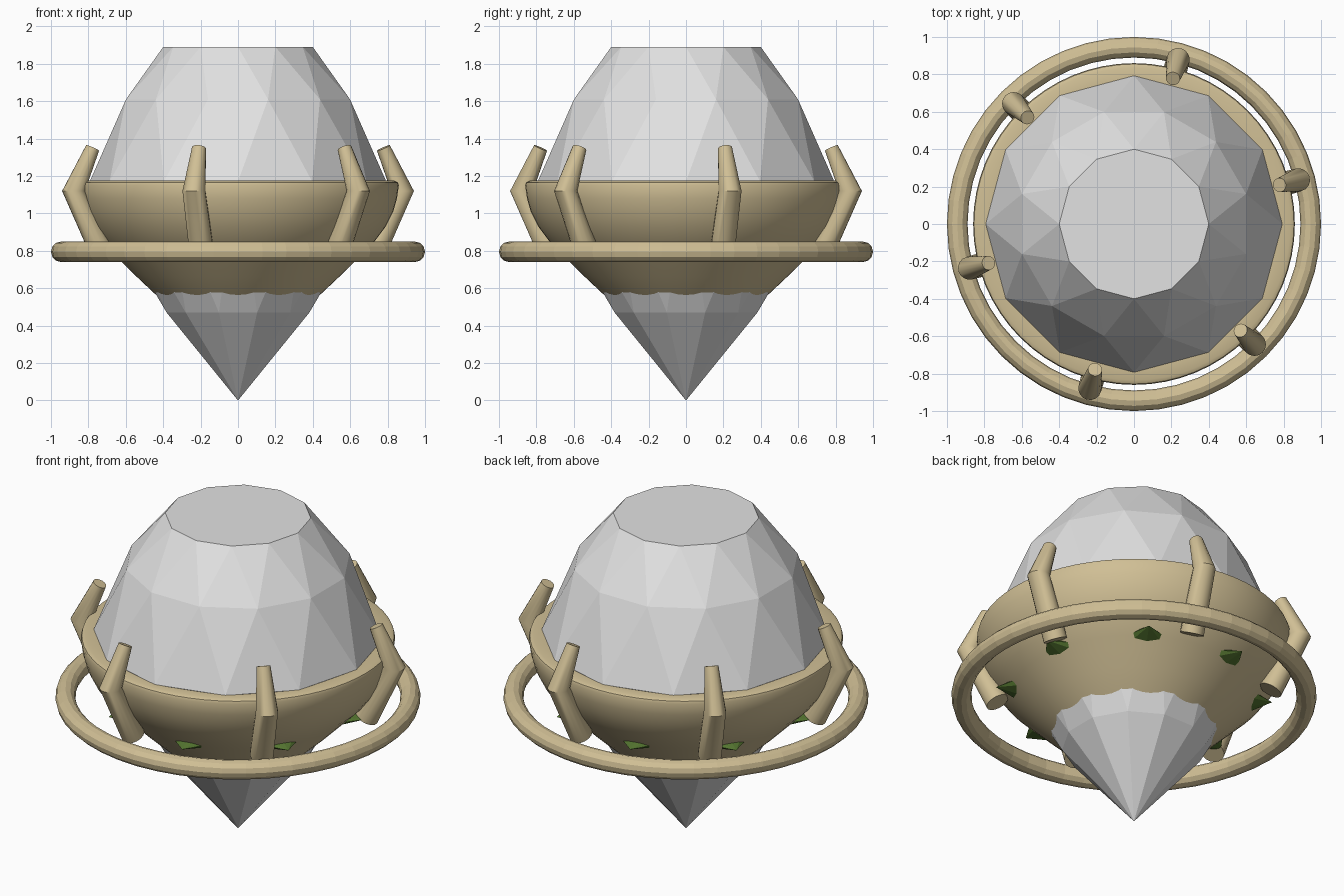
import bpy, bmesh
from math import sin, cos, pi, radians
from mathutils import Vector, Matrix

if "Cube" in bpy.data.objects:
    bpy.data.objects.remove(bpy.data.objects["Cube"])


def make_material(name, rgb):
    m = bpy.data.materials.new(name)
    m.use_nodes = True
    m.diffuse_color = (*rgb, 1)
    m.node_tree.nodes["Principled BSDF"].inputs["Base Color"].default_value = (*rgb, 1)
    return m


crystal = make_material("pale grey crystal", (0.76, 0.76, 0.76))
gold = make_material("dull gold", (0.63, 0.52, 0.30))
green = make_material("dark green stone", (0.09, 0.18, 0.03))


def finish(bm, name, mat, smooth_angle=None):
    bmesh.ops.recalc_face_normals(bm, faces=bm.faces)
    mesh = bpy.data.meshes.new(name)
    bm.to_mesh(mesh)
    bm.free()
    mesh.materials.append(mat)
    ob = bpy.data.objects.new(name, mesh)
    bpy.context.collection.objects.link(ob)
    if smooth_angle:
        bpy.ops.object.select_all(action='DESELECT')
        bpy.context.view_layer.objects.active = ob
        ob.select_set(True)
        bpy.ops.object.shade_smooth_by_angle(angle=radians(smooth_angle))
    return ob


def circle(bm, r, z, n, shift=0.0):
    return [bm.verts.new((r * cos(2 * pi * (i + shift) / n),
                          r * sin(2 * pi * (i + shift) / n), z)) for i in range(n)]


# Faceted crystal: alternating rings joined by triangles
SIDES = 12
bm = bmesh.new()
table = circle(bm, 0.40, 1.89, SIDES)
crown = circle(bm, 0.62, 1.61, SIDES, 0.5)
girdle = circle(bm, 0.793, 1.17, SIDES)
pavilion = circle(bm, 0.395, 0.47, SIDES, 0.5)
tip = bm.verts.new((0, 0, 0))
bm.faces.new(table)
for i in range(SIDES):
    j = (i + 1) % SIDES
    for straight, turned in ((table, crown), (girdle, crown), (girdle, pavilion)):
        bm.faces.new((straight[i], straight[j], turned[i]))
        bm.faces.new((turned[i], turned[j], straight[j]))
    bm.faces.new((pavilion[i], pavilion[j], tip))
finish(bm, "crystal", crystal)

# Bowl: lathed profile from inner rim down into the crystal
profile = [(0.73, 1.165), (0.835, 1.175), (0.855, 1.165), (0.86, 1.15), (0.85, 1.08),
           (0.83, 1.01), (0.79, 0.93), (0.73, 0.85), (0.67, 0.79), (0.615, 0.735),
           (0.54, 0.66), (0.45, 0.575), (0.30, 0.45)]
bm = bmesh.new()
rings = [circle(bm, r, z, 64) for r, z in profile]
for a, b in zip(rings, rings[1:]):
    for i in range(64):
        j = (i + 1) % 64
        bm.faces.new((a[i], a[j], b[j], b[i]))
finish(bm, "bowl", gold, 40)

# Outer ring
bpy.ops.mesh.primitive_torus_add(location=(0, 0, 0.795), major_radius=0.945, minor_radius=0.055,
                                 major_segments=48, minor_segments=12)
ring = bpy.context.object
ring.name = "outer_ring"
ring.data.materials.append(gold)

# Six bent prongs, each a tapered tube with an elbow
path = [Vector((0.75, 0, 0.79)), Vector((0.91, 0, 1.12)), Vector((0.805, 0, 1.35))]
tilts = [Vector((0.9, 0, -0.44)), Vector((1, 0, 0)), Vector((0.9, 0, 0.41))]
for k in range(6):
    bm = bmesh.new()
    loops = []
    for p, side, r in zip(path, tilts, (0.066, 0.062, 0.038)):
        side = side.normalized()
        loops.append([bm.verts.new(p + r * (side * cos(t) + Vector((0, sin(t), 0))))
                      for t in (2 * pi * i / 16 for i in range(16))])
    for a, b in zip(loops, loops[1:]):
        for i in range(16):
            j = (i + 1) % 16
            bm.faces.new((a[i], a[j], b[j], b[i]))
    bm.faces.new(loops[0])
    bm.faces.new(loops[-1])
    bm.transform(Matrix.Rotation(radians(15 + 60 * k), 4, 'Z'))
    finish(bm, f"prong_{k + 1}", gold, 35)

# Eight flattened pointed studs around the bowl
for k in range(8):
    bm = bmesh.new()
    bmesh.ops.create_cone(bm, cap_ends=True, segments=8, radius1=1, radius2=0, depth=1)
    bm.transform(Matrix.Rotation(radians(11.25 + 45 * k), 4, 'Z')
                 @ Matrix.Translation((0.70, 0, 0.80))
                 @ Matrix.Rotation(pi / 2, 4, 'Y')
                 @ Matrix.Diagonal((0.035, 0.11, 0.12, 1)))
    finish(bm, f"stud_{k + 1}", green)
